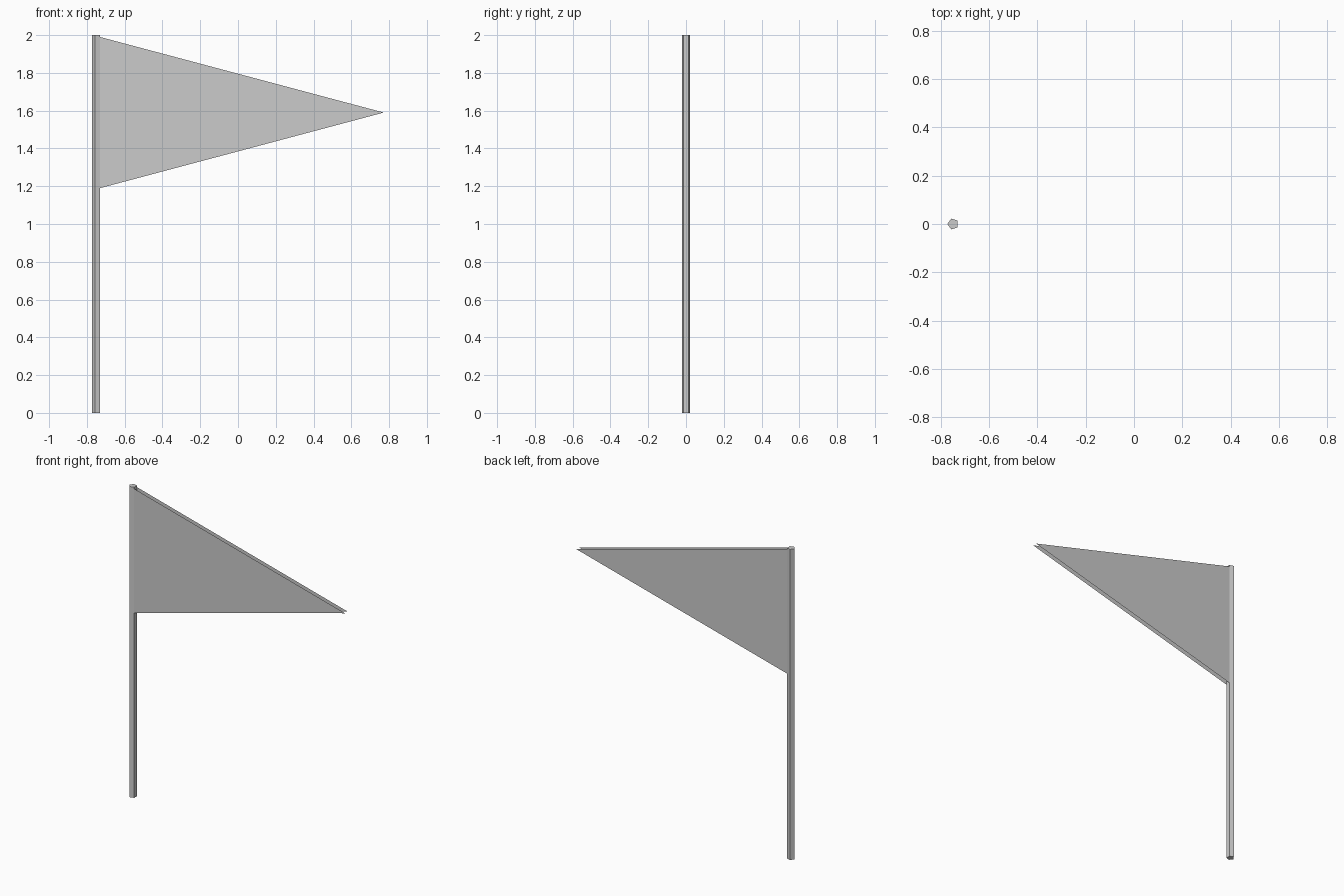
import bpy
import math

cube = bpy.data.objects.get("Cube")
if cube:
    bpy.data.objects.remove(cube, do_unlink=True)

# One plain grey for the whole model
GREY = (0.6, 0.6, 0.6, 1.0)
grey = bpy.data.materials.new("plain grey")
grey.use_nodes = True
grey.diffuse_color = GREY
bsdf = next(n for n in grey.node_tree.nodes if n.type == 'BSDF_PRINCIPLED')
bsdf.inputs["Base Color"].default_value = GREY

RADIUS = 0.0235
POLE_X = -0.749
HEIGHT = 2.0
SIDES = 5


def add_part(name, verts, faces):
    mesh = bpy.data.meshes.new(name)
    mesh.from_pydata(verts, [], faces)
    mesh.materials.append(grey)
    obj = bpy.data.objects.new(name, mesh)
    bpy.context.collection.objects.link(obj)
    return obj


# Five-sided pole with a corner towards -x and a flat side towards the flag
ring = []
for i in range(SIDES):
    angle = math.pi + math.tau * i / SIDES
    ring.append((POLE_X + RADIUS * math.cos(angle), RADIUS * math.sin(angle)))
verts = [(x, y, z) for z in (0, HEIGHT) for x, y in ring]
sides = []
for i in range(SIDES):
    j = (i + 1) % SIDES
    sides.append((i, j, j + SIDES, i + SIDES))
caps = [tuple(reversed(range(SIDES))), tuple(range(SIDES, 2 * SIDES))]
add_part("pole", verts, sides + caps)

# Pennant: two open cloth sheets, flush with the edges of the pole's flat side
flat_x = POLE_X + RADIUS * math.cos(math.pi / SIDES)
half_gap = RADIUS * math.sin(math.pi / SIDES)
outline = [(flat_x, 1.19), (0.772, 1.59), (flat_x, 1.99)]
for name, y, face in (("pennant_front", -half_gap, (0, 1, 2)),
                      ("pennant_back", half_gap, (2, 1, 0))):
    add_part(name, [(x, y, z) for x, z in outline], [face])
